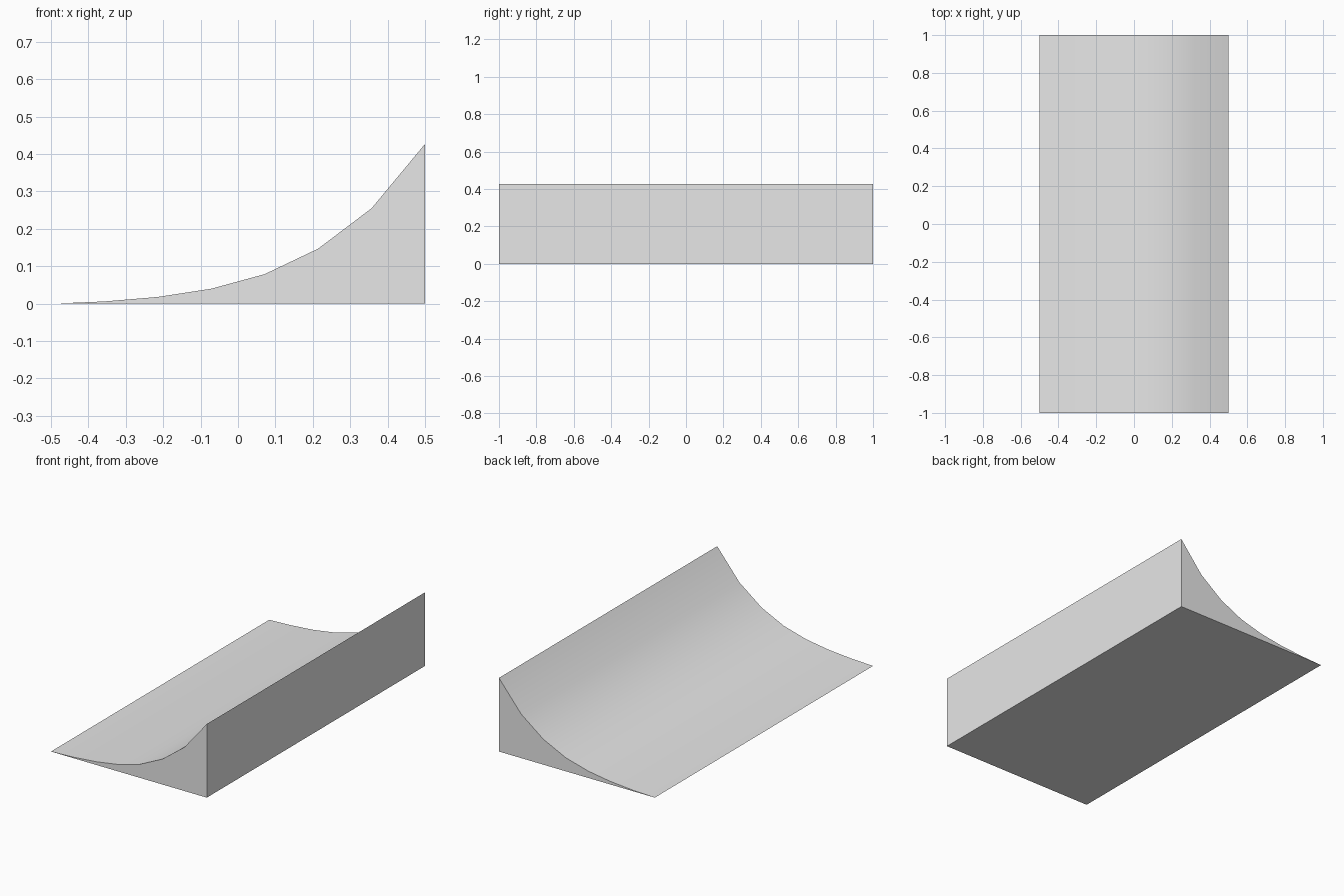
import bpy
import bmesh

cube = bpy.data.objects.get("Cube")
if cube:
    bpy.data.objects.remove(cube, do_unlink=True)

# Plain grey material
grey = bpy.data.materials.new("light grey")
grey.use_nodes = True
colour = (0.8, 0.8, 0.8, 1)
grey.diffuse_color = colour
for node in grey.node_tree.nodes:
    if node.type == "BSDF_PRINCIPLED":
        node.inputs["Base Color"].default_value = colour

# Curved ramp: evenly spaced heights rising along x, extruded along y
heights = [0, 0.006, 0.018, 0.04, 0.079, 0.147, 0.255, 0.427]
steps = len(heights) - 1
profile = [(i / steps - 0.5, z) for i, z in enumerate(heights)] + [(0.5, 0)]

bm = bmesh.new()
section = bm.faces.new([bm.verts.new((x, -1, z)) for x, z in profile])
extruded = bmesh.ops.extrude_face_region(bm, geom=[section], use_keep_orig=True)
moved = [g for g in extruded["geom"] if isinstance(g, bmesh.types.BMVert)]
bmesh.ops.translate(bm, verts=moved, vec=(0, 2, 0))
bmesh.ops.recalc_face_normals(bm, faces=bm.faces)

mesh = bpy.data.meshes.new("curved_ramp")
bm.to_mesh(mesh)
bm.free()
mesh.materials.append(grey)
ramp = bpy.data.objects.new("curved_ramp", mesh)
bpy.context.collection.objects.link(ramp)

# Smooth riding surface with crisp outer edges
bpy.ops.object.select_all(action="DESELECT")
ramp.select_set(True)
bpy.context.view_layer.objects.active = ramp
bpy.ops.object.shade_smooth_by_angle()
